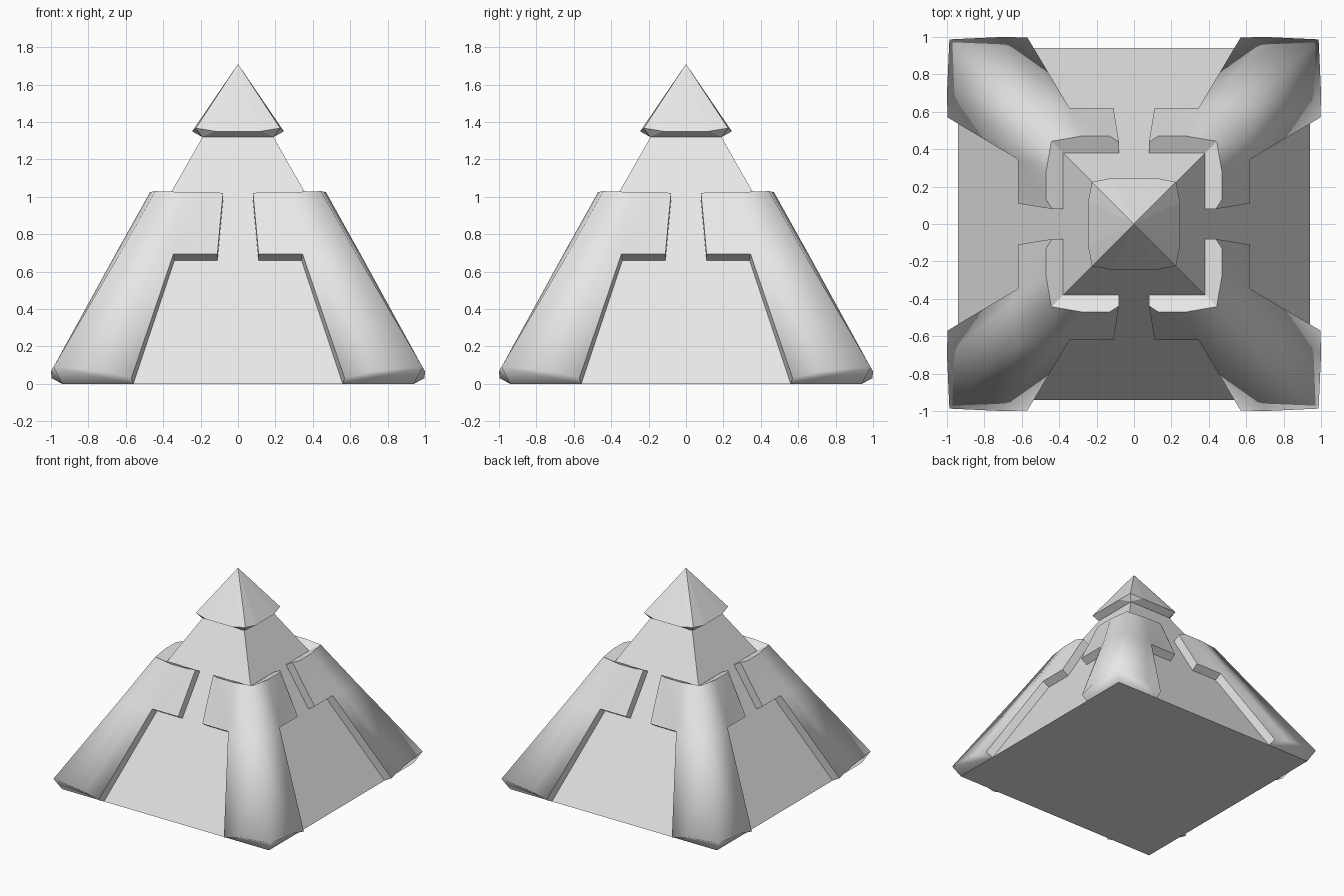
import bpy, bmesh, math
from mathutils import Matrix

cube = bpy.data.objects.get("Cube")
if cube:
    bpy.data.objects.remove(cube, do_unlink=True)

# Single stone colour
stone = bpy.data.materials.new("pale_grey_stone")
stone.use_nodes = True
GREY = (0.8, 0.8, 0.8, 1)
stone.diffuse_color = GREY
stone.node_tree.nodes["Principled BSDF"].inputs["Base Color"].default_value = GREY


def finish(bm, name):
    bmesh.ops.recalc_face_normals(bm, faces=bm.faces)
    mesh = bpy.data.meshes.new(name)
    bm.to_mesh(mesh)
    bm.free()
    mesh.materials.append(stone)
    obj = bpy.data.objects.new(name, mesh)
    bpy.context.collection.objects.link(obj)
    return obj


def ring(bm, points):
    """Repeat quarter-ring points around the z axis."""
    return [bm.verts.new(Matrix.Rotation(i * math.pi / 2, 3, 'Z') @ bm_point(p))
            for i in range(4) for p in points]


def bm_point(p):
    return Matrix.Translation(p).to_translation()


# Core pyramid, cut off inside the cap
bm = bmesh.new()
base = ring(bm, [(0.94, -0.94, 0)])
top = ring(bm, [(0.178, -0.178, 1.34)])
bm.faces.new(base)
bm.faces.new(top)
for i in range(4):
    j = (i + 1) % 4
    bm.faces.new((base[i], base[j], top[j], top[i]))
finish(bm, "core_pyramid")

# Capstone with bowed eaves and a tapered underside
bm = bmesh.new()
apex = bm.verts.new((0, 0, 1.71))
eave = ring(bm, [(0.225, -0.225, 1.367), (0.245, -0.12, 1.35), (0.245, 0.12, 1.35)])
under = ring(bm, [(0.192, -0.192, 1.32)])
bm.faces.new(under)
for i in range(4):
    a, b, c, d = (eave[(3 * i + k) % 12] for k in range(4))
    u, v = under[i], under[(i + 1) % 4]
    for pair in ((a, b), (b, c), (c, d)):
        bm.faces.new((*pair, apex))
    bm.faces.new((a, b, u))
    bm.faces.new((b, c, v, u))
    bm.faces.new((c, d, v))
finish(bm, "capstone")

# Half a corner buttress: distance along the face, distance out, height
POINTS = {
    "foot_edge": (0.57, 0.997, 0.03), "foot_mid": (0.70, 1.0, 0.065),
    "foot_ridge": (0.987, 0.987, 0.09),
    "step_end": (0.11, 0.62, 0.695), "step_in": (0.345, 0.62, 0.695),
    "step_mid": (0.42, 0.654, 0.695), "step_ridge": (0.633, 0.633, 0.695),
    "top_edge": (0.08, 0.438, 1.02), "top_a": (0.13, 0.47, 1.025),
    "top_b": (0.28, 0.47, 1.025), "top_ridge": (0.442, 0.442, 1.03),
    "foot_root": (0.56, 0.94, 0), "corner_root": (0.94, 0.94, 0),
    "in_root": (0.34, 0.565, 0.66), "end_root": (0.11, 0.565, 0.66),
    "top_root": (0.08, 0.38, 0.986), "top_corner_root": (0.38, 0.38, 0.986),
}
SOFT = [
    "foot_edge foot_mid step_mid step_in",
    "foot_mid foot_ridge step_ridge step_mid",
    "step_end step_in top_a top_edge",
    "step_in step_mid top_b top_a",
    "step_mid step_ridge top_ridge top_b",
    "foot_root foot_edge foot_mid",
    "foot_root foot_mid foot_ridge corner_root",
]
HARD = [
    "foot_root foot_edge step_in in_root",
    "in_root step_in step_end end_root",
    "end_root step_end top_edge top_root",
    "top_root top_edge top_a top_b top_ridge top_corner_root",
]


def buttress(name, turns):
    bm = bmesh.new()
    for swap in (False, True):
        verts = {}
        for key, (along, out, z) in POINTS.items():
            verts[key] = bm.verts.new((out, -along, z) if swap else (along, -out, z))
        for faces, soft in ((SOFT, True), (HARD, False)):
            for text in faces:
                face = bm.faces.new([verts[k] for k in text.split()])
                face.smooth = soft
    bmesh.ops.remove_doubles(bm, verts=bm.verts, dist=0.0005)
    # Keep the cut walls crisp while the rounded shell stays smooth
    for edge in bm.edges:
        edge.smooth = all(f.smooth for f in edge.link_faces)
    bm.transform(Matrix.Rotation(turns * math.pi / 2, 4, 'Z'))
    finish(bm, name)


for n, side in enumerate(("front_left", "back_left", "back_right", "front_right")):
    buttress(side + "_buttress", n)
